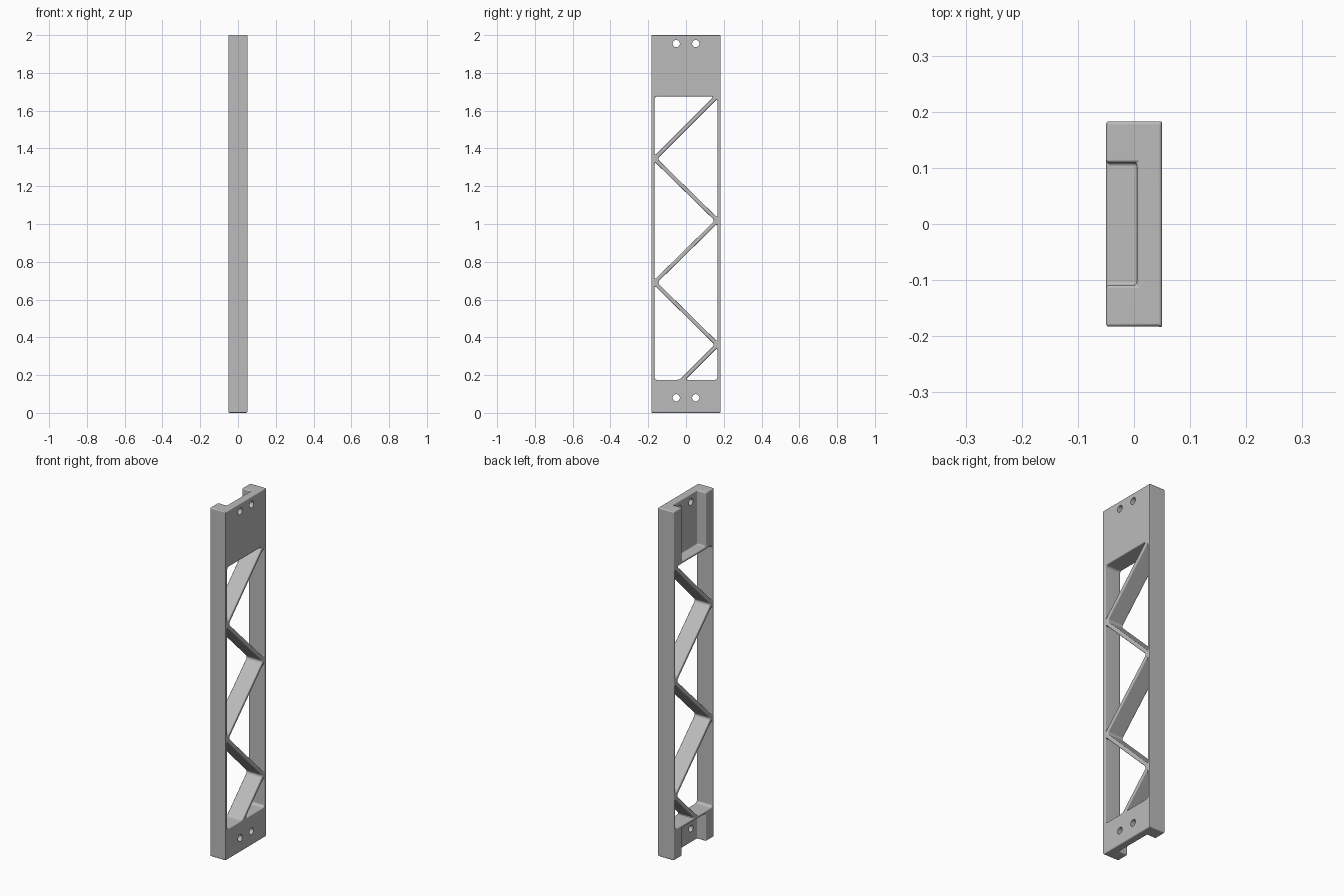
import bpy, bmesh, math
from mathutils import Vector, Matrix

if "Cube" in bpy.data.objects:
    bpy.data.objects.remove(bpy.data.objects["Cube"])

HX, HY, TOP = 0.05, 0.183, 2.0        # half depth, half width, height
W, STRUT = 0.167, 0.0105              # window half width, strut half thickness
SILL, HEAD = 0.175, 1.675             # window bottom and top

grey = bpy.data.materials.new("light_grey")
grey.use_nodes = True
grey.diffuse_color = (0.5, 0.5, 0.5, 1)
grey.node_tree.nodes["Principled BSDF"].inputs["Base Color"].default_value = (0.5, 0.5, 0.5, 1)


def add_box(bm, lo, hi):
    lo, hi = Vector(lo), Vector(hi)
    m = Matrix.Translation((lo + hi) / 2) @ Matrix.Diagonal((*(hi - lo), 1))
    bmesh.ops.create_cube(bm, size=1, matrix=m)


def inset(points, offsets):
    """Move each polygon edge inward by its own offset."""
    pts = [Vector(p) for p in points]
    mid = sum(pts, Vector((0, 0))) / len(pts)
    lines = []
    for i, p in enumerate(pts):
        d = (pts[(i + 1) % len(pts)] - p).normalized()
        n = Vector((-d.y, d.x))
        if n.dot(mid - p) < 0:
            n = -n
        lines.append((n, n.dot(p) + offsets[i]))
    out = []
    for i, (b, db) in enumerate(lines):
        a, da = lines[i - 1]
        det = a.x * b.y - a.y * b.x
        out.append(((da * b.y - db * a.y) / det, (a.x * db - b.x * da) / det))
    return out


def add_window(bm, points, offsets):
    """Prism along x with rounded corners."""
    tmp = bmesh.new()
    tmp.faces.new([tmp.verts.new((-0.1, y, z)) for y, z in inset(points, offsets)])
    bmesh.ops.bevel(tmp, geom=tmp.verts[:], offset=0.015, segments=6,
                    profile=0.5, affect='VERTICES')
    ext = bmesh.ops.extrude_face_region(tmp, geom=tmp.faces[:])
    moved = [v for v in ext["geom"] if isinstance(v, bmesh.types.BMVert)]
    bmesh.ops.translate(tmp, verts=moved, vec=(0.2, 0, 0))
    bmesh.ops.recalc_face_normals(tmp, faces=tmp.faces[:])
    mesh = bpy.data.meshes.new("window_prism")
    tmp.to_mesh(mesh)
    tmp.free()
    bm.from_mesh(mesh)
    bpy.data.meshes.remove(mesh)


def make_object(name, bm):
    mesh = bpy.data.meshes.new(name)
    bm.to_mesh(mesh)
    bm.free()
    mesh.materials.append(grey)
    obj = bpy.data.objects.new(name, mesh)
    bpy.context.collection.objects.link(obj)
    return obj


def add_cut(obj, cutter):
    cutter.hide_render = True
    mod = obj.modifiers.new(cutter.name, 'BOOLEAN')
    mod.operation = 'DIFFERENCE'
    mod.solver = 'EXACT'
    mod.object = cutter


# Solid block
bm = bmesh.new()
add_box(bm, (-HX, -HY, 0), (HX, HY, TOP))
frame = make_object("truss_frame", bm)

# Windows that leave the zigzag struts standing
zig = [(W, 1.679), (-W, 1.345), (W, 1.018), (-W, 0.69), (W, 0.361)]
foot = (-0.019, SILL)
bm = bmesh.new()
add_window(bm, [zig[1], (0.163, HEAD), (-W, HEAD)], [STRUT, 0, 0])
for i in range(3):
    add_window(bm, zig[i:i + 3], [STRUT, STRUT, 0])
add_window(bm, [zig[3], (-W, SILL), foot, zig[4]], [0, 0, STRUT, STRUT])
add_window(bm, [foot, (W, SILL), zig[4]], [0, 0, STRUT])

# Pockets behind the end plates, open at the ends
for z0, z1 in ((-0.1, SILL - 0.016), (HEAD + 0.016, TOP + 0.1)):
    add_box(bm, (-0.1, -0.109, z0), (0.005, 0.109, z1))
openings = make_object("opening_cutter", bm)

# Screw holes
bm = bmesh.new()
for y in (-0.0515, 0.0515):
    for z in (0.08, 1.955):
        m = Matrix.Translation((0.03, y, z)) @ Matrix.Rotation(math.pi / 2, 4, 'Y')
        bmesh.ops.create_cone(bm, cap_ends=True, segments=28, radius1=0.019,
                              radius2=0.019, depth=0.1, matrix=m)
holes = make_object("screw_hole_cutter", bm)

# Cut, round the edges, then drill
add_cut(frame, openings)
bevel = frame.modifiers.new("rounded_edges", 'BEVEL')
bevel.width = 0.006
bevel.segments = 3
bevel.limit_method = 'ANGLE'
bevel.angle_limit = math.radians(35)
bevel.use_clamp_overlap = False
add_cut(frame, holes)

bpy.ops.object.select_all(action='DESELECT')
frame.select_set(True)
bpy.context.view_layer.objects.active = frame
for name in [m.name for m in frame.modifiers]:
    bpy.ops.object.modifier_apply(modifier=name)
for cutter in (openings, holes):
    bpy.data.objects.remove(cutter)

# Smooth fillets with flat main faces
bpy.ops.object.shade_smooth_by_angle(angle=math.radians(40))
weighted = frame.modifiers.new("flat_face_normals", 'WEIGHTED_NORMAL')
weighted.keep_sharp = True
